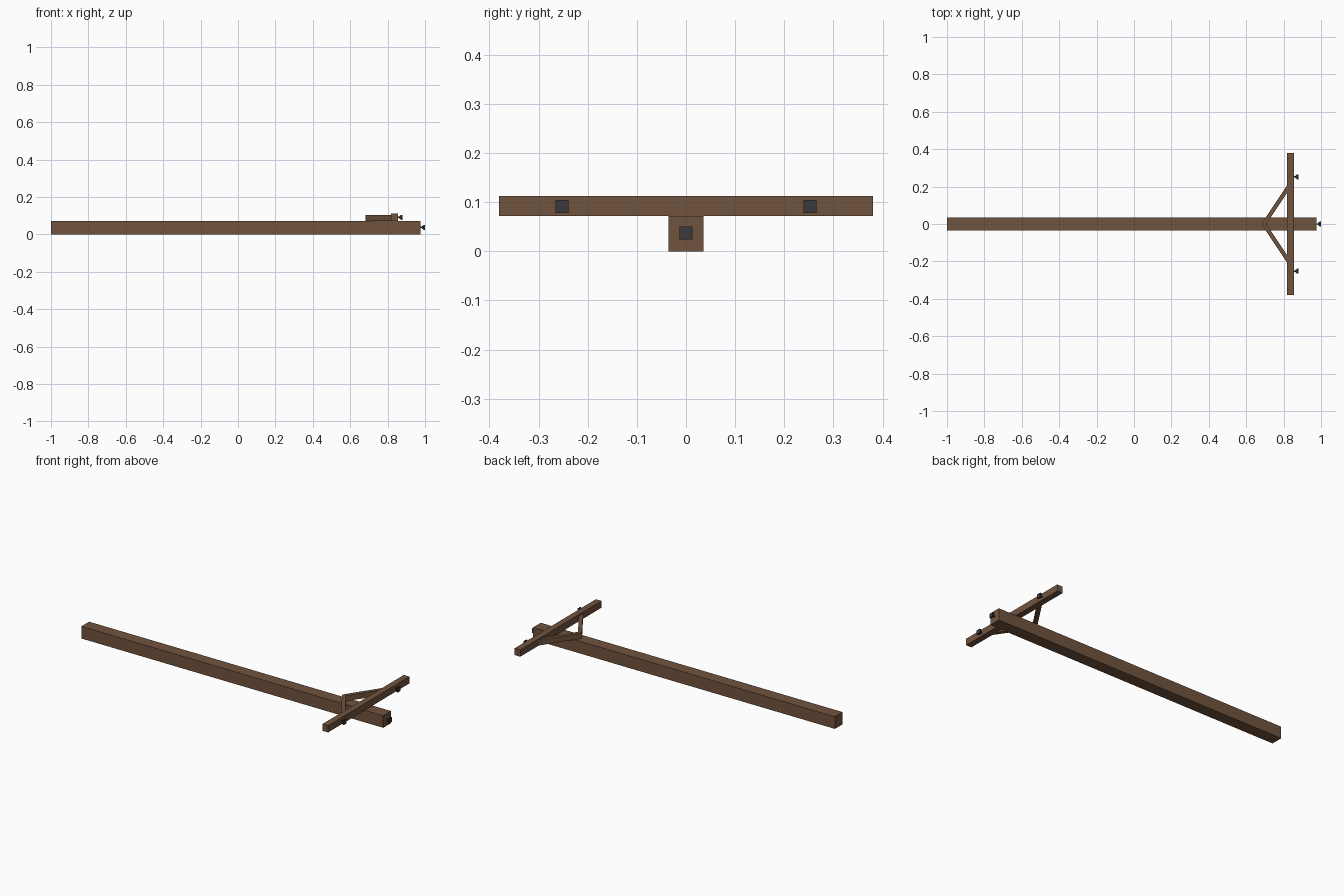
import bpy, bmesh, math
from mathutils import Matrix, Vector

if "Cube" in bpy.data.objects:
    bpy.data.objects.remove(bpy.data.objects["Cube"])


def material(name, rgb):
    m = bpy.data.materials.new(name)
    m.diffuse_color = (*rgb, 1)
    m.use_nodes = True
    m.node_tree.nodes["Principled BSDF"].inputs["Base Color"].default_value = m.diffuse_color
    return m


WOOD = material("brown wood", (0.165, 0.088, 0.048))
DARK = material("dark insulator", (0.042, 0.042, 0.046))


def finish(name, bm, mat):
    bmesh.ops.recalc_face_normals(bm, faces=bm.faces)
    mesh = bpy.data.meshes.new(name)
    bm.to_mesh(mesh)
    bm.free()
    mesh.materials.append(mat)
    ob = bpy.data.objects.new(name, mesh)
    bpy.context.collection.objects.link(ob)
    return ob


def box(name, lo, hi, mat, matrix=Matrix()):
    lo, hi = Vector(lo), Vector(hi)
    bm = bmesh.new()
    bmesh.ops.create_cube(bm, size=1)
    bmesh.ops.scale(bm, vec=hi - lo, verts=bm.verts)
    bmesh.ops.translate(bm, vec=(lo + hi) / 2, verts=bm.verts)
    bm.transform(matrix)
    return finish(name, bm, mat)


def insulator(name, pos):
    # four-sided stem flaring into a square head, pointing along +x
    profile = [(-0.002, 0.004), (0.008, 0.004), (0.008, 0.0065),
               (0.017, 0.013), (0.024, 0.013)]
    bm = bmesh.new()
    rings = [[bm.verts.new((pos[0] + x, pos[1] + r * sy, pos[2] + r * sz))
              for sy, sz in ((-1, -1), (1, -1), (1, 1), (-1, 1))]
             for x, r in profile]
    for a, b in zip(rings, rings[1:]):
        for i in range(4):
            j = (i + 1) % 4
            bm.faces.new((a[i], a[j], b[j], b[i]))
    bm.faces.new(rings[0])
    bm.faces.new(rings[-1])
    return finish(name, bm, DARK)


# pole lying along x, with the cross arm resting on it
box("pole", (-1, -0.036, 0), (0.976, 0.036, 0.072), WOOD)
box("cross_arm", (0.819, -0.38, 0.072), (0.856, 0.38, 0.112), WOOD)

# diagonal braces and arm insulators, one per side
for side, label in ((1, "left"), (-1, "right")):
    turn = Matrix.Translation((0.692, -0.003 * side, 0)) @ \
        Matrix.Rotation(side * math.atan2(0.832, 0.555), 4, 'Z')
    box("brace_" + label, (0, -0.011, 0.072), (0.25, 0.011, 0.104), WOOD, turn)
    insulator("arm_insulator_" + label, (0.855, 0.252 * side, 0.091))

# insulator on the end of the pole
insulator("top_insulator", (0.976, 0, 0.037))
